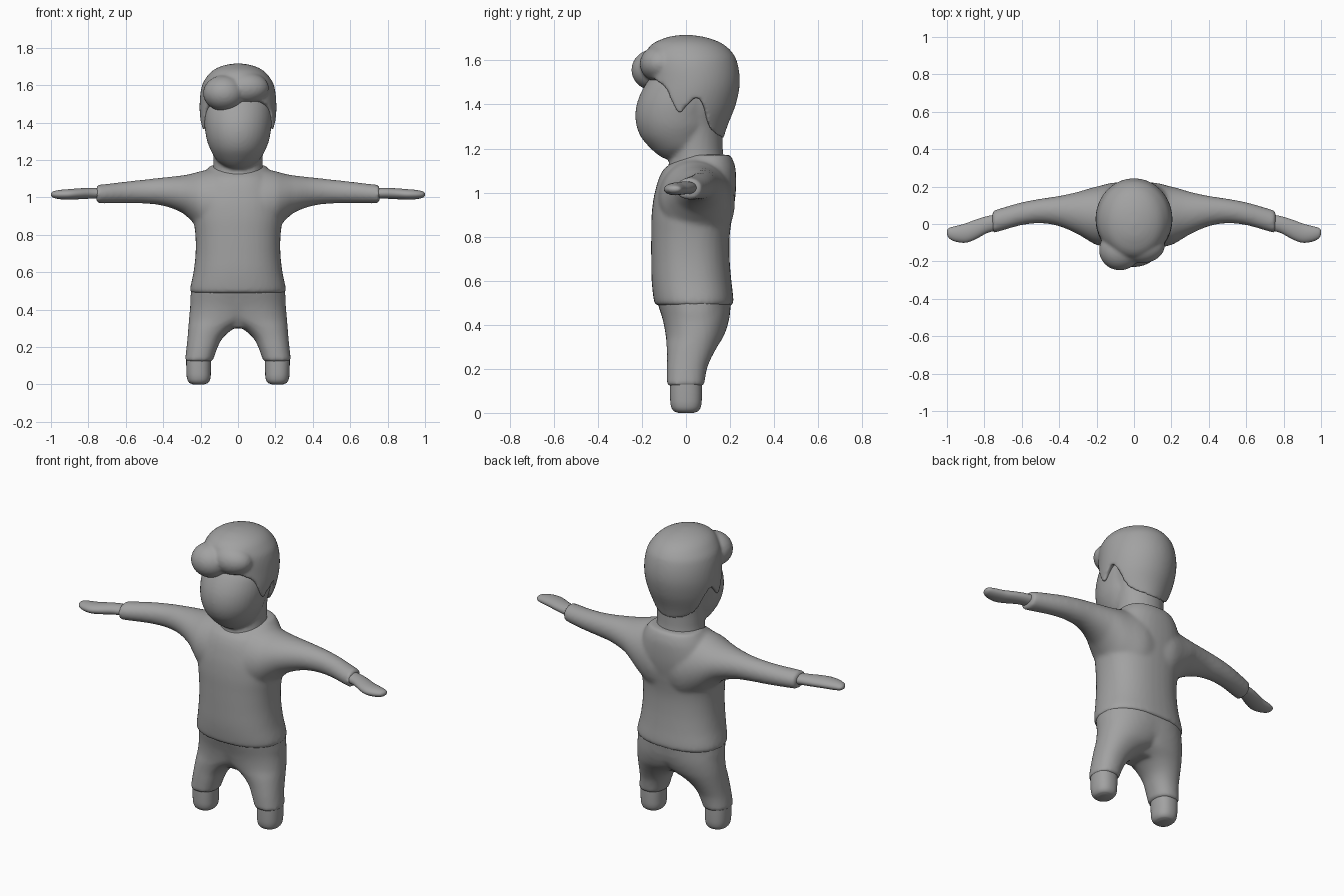
import bpy, bmesh, math
from mathutils import Matrix

grey = bpy.data.materials.new("plain_grey")
grey.diffuse_color = (0.36, 0.36, 0.36, 1)


def interp(rows, t):
    """Smooth interpolation through rows of (t, values...)."""
    n = len(rows)

    def slope(i, k):
        a, b = rows[max(i - 1, 0)], rows[min(i + 1, n - 1)]
        return (b[k] - a[k]) / (b[0] - a[0])

    i = 0
    while i < n - 2 and t > rows[i + 1][0]:
        i += 1
    p, q = rows[i], rows[i + 1]
    h = q[0] - p[0]
    s = min(max((t - p[0]) / h, 0), 1)
    out = []
    for k in range(1, len(p)):
        out.append((2*s**3 - 3*s*s + 1) * p[k] + (s**3 - 2*s*s + s) * h * slope(i, k)
                   + (3*s*s - 2*s**3) * q[k] + (s**3 - s*s) * h * slope(i + 1, k))
    return out


def loft(bm, rows, axis='z', mirror=1, sub=4, n=40, power=2.0):
    """Closed tube; each row is (position, u_min, u_max, v_min, v_max)."""
    ts = [a[0] + (b[0] - a[0]) * j / sub for a, b in zip(rows, rows[1:]) for j in range(sub)]
    ts.append(rows[-1][0])
    rings = []
    for t in ts:
        u0, u1, v0, v1 = interp(rows, t)
        ring = []
        for i in range(n):
            a = 2 * math.pi * i / n
            c, s = math.cos(a), math.sin(a)
            u = (u0 + u1) / 2 + (u1 - u0) / 2 * math.copysign(abs(c) ** (2 / power), c)
            v = (v0 + v1) / 2 + (v1 - v0) / 2 * math.copysign(abs(s) ** (2 / power), s)
            co = (u, v, t) if axis == 'z' else (t, u, v)
            ring.append(bm.verts.new((co[0] * mirror, co[1], co[2])))
        rings.append(ring)
    for a, b in zip(rings, rings[1:]):
        for i in range(n):
            j = (i + 1) % n
            bm.faces.new((a[i], a[j], b[j], b[i]))
    bm.faces.new(rings[0])
    bm.faces.new(rings[-1])


def ball(bm, center, radii):
    m = Matrix.Translation(center) @ Matrix.Diagonal((*radii, 1))
    bmesh.ops.create_uvsphere(bm, u_segments=32, v_segments=20, radius=1, matrix=m)


def finish(name, bm, voxel=0, smooth=0):
    bmesh.ops.recalc_face_normals(bm, faces=bm.faces)
    for f in bm.faces:
        f.smooth = True
    me = bpy.data.meshes.new(name)
    bm.to_mesh(me)
    bm.free()
    me.materials.append(grey)
    ob = bpy.data.objects.new(name, me)
    bpy.context.collection.objects.link(ob)
    if voxel:
        r = ob.modifiers.new("blend", 'REMESH')
        r.mode, r.voxel_size, r.use_smooth_shade = 'VOXEL', voxel, True
        s = ob.modifiers.new("soften", 'SMOOTH')
        s.factor, s.iterations = 0.5, smooth
    return ob


# Sweater: torso and both sleeves blended together
bm = bmesh.new()
loft(bm, [(0.487, -.252, .252, -.138, .212), (0.51, -.256, .256, -.146, .216),
          (0.6, -.238, .238, -.156, .206), (0.7, -.227, .227, -.158, .198),
          (0.8, -.228, .228, -.158, .198), (0.9, -.24, .24, -.156, .212),
          (1.0, -.24, .24, -.142, .226), (1.1, -.2, .2, -.106, .226),
          (1.145, -.17, .17, -.05, .215), (1.172, -.145, .145, 0, .2)], power=2.3)
sleeve = [(0, -.12, .21, .74, 1.15), (.1, -.13, .222, .75, 1.158), (.2, -.112, .2, .82, 1.14),
          (.25, -.085, .187, .875, 1.126), (.3, -.055, .172, .918, 1.117),
          (.4, -.012, .15, .955, 1.106), (.5, .004, .135, .967, 1.095),
          (.6, -.006, .116, .969, 1.084), (.7, -.034, .088, .968, 1.072),
          (.757, -.05, .07, .968, 1.066)]
for m in (1, -1):
    loft(bm, sleeve, 'x', m)
finish("sweater", bm, 0.011, 6)

# Trousers: hips and both legs blended together
bm = bmesh.new()
loft(bm, [(0.3, -.09, .09, -.05, .1), (0.35, -.19, .19, -.08, .15),
          (0.4, -.25, .25, -.098, .188), (0.52, -.25, .25, -.135, .208)], power=2.3)
leg = [(.122, .136, .284, -.087, .082), (.2, .108, .275, -.087, .095),
       (.25, .08, .27, -.086, .115), (.3, .02, .266, -.088, .142),
       (.35, -.08, .262, -.092, .172), (.42, -.15, .256, -.105, .195), (.5, -.2, .25, -.13, .205)]
for m in (1, -1):
    loft(bm, leg, 'z', m, power=2.2)
finish("trousers", bm, 0.011, 5)

# Hands and feet
hand = [(.7, -.028, .055, .99, 1.05), (.78, -.046, .043, .993, 1.051),
        (.85, -.083, .022, .99, 1.048), (.9, -.1, .003, .988, 1.044),
        (.95, -.095, -.01, .99, 1.04), (.985, -.08, -.02, .997, 1.033),
        (.996, -.066, -.028, 1.004, 1.027), (1, -.055, -.036, 1.01, 1.021)]
foot = [(0, .18, .24, -.035, .035), (.008, .16, .26, -.055, .055), (.03, .148, .272, -.068, .068),
        (.07, .145, .276, -.072, .072), (.15, .143, .277, -.072, .072)]
for side, m in (("left", 1), ("right", -1)):
    bm = bmesh.new()
    loft(bm, hand, 'x', m)
    finish(side + "_hand", bm)
    bm = bmesh.new()
    loft(bm, foot, 'z', m, power=2.3)
    finish(side + "_foot", bm)

# Head: neck and face blended together
bm = bmesh.new()
loft(bm, [(1.02, -.14, .14, -.06, .17), (1.1, -.138, .138, -.082, .175),
          (1.15, -.134, .134, -.075, .172), (1.2, -.132, .132, -.075, .167),
          (1.3, -.14, .14, -.08, .17), (1.4, -.165, .165, -.1, .195),
          (1.5, -.17, .17, -.12, .205), (1.6, -.13, .13, -.1, .16)])
loft(bm, [(1.155, -.05, .05, -.1, 0), (1.17, -.08, .08, -.125, .05), (1.2, -.115, .115, -.16, .1),
          (1.25, -.145, .145, -.203, .12), (1.3, -.165, .165, -.224, .14),
          (1.35, -.175, .175, -.23, .15), (1.4, -.181, .181, -.224, .17),
          (1.45, -.181, .181, -.206, .18), (1.5, -.176, .176, -.178, .19),
          (1.58, -.13, .13, -.12, .15)])
finish("head", bm, 0.01, 4)

# Hair: cap with a shaped hairline, plus a swept fringe
cap = [(1.22, .14, -.19, .162), (1.3, .175, -.2, .187), (1.4, .199, -.2, .226),
       (1.5, .205, -.19, .244), (1.6, .192, -.19, .23), (1.65, .163, -.175, .198),
       (1.68, .132, -.145, .158), (1.7, .092, -.1, .108), (1.711, .05, -.06, .06),
       (1.717, .005, -.005, .005)]
hairline = [(0, 1.53), (25, 1.52), (39, 1.51), (57, 1.47), (72, 1.385), (80, 1.355),
            (88, 1.39), (98, 1.43), (111, 1.38), (123, 1.31), (135, 1.27), (180, 1.235)]
bm = bmesh.new()
N, M = 120, 30
top = bm.verts.new((0, 0, 1.717))
core = bm.verts.new((0, .03, 1.5))
columns = []
for i in range(N):
    deg = 360 * i / N
    low = interp(hairline, min(deg, 360 - deg))[0]
    a = math.radians(deg)
    col = []
    for j in range(1, M + 1):
        z = 1.717 - (1.717 - low) * (j / M) ** 1.8
        rx, yf, yb = interp(cap, z)
        col.append(bm.verts.new((rx * math.sin(a), (yf + yb) / 2 - (yb - yf) / 2 * math.cos(a), z)))
    columns.append(col)
for i, a in enumerate(columns):
    b = columns[(i + 1) % N]
    bm.faces.new((top, a[0], b[0]))
    bm.faces.new((core, b[-1], a[-1]))
    for j in range(M - 1):
        bm.faces.new((a[j], a[j + 1], b[j + 1], b[j]))
ball(bm, (-.075, -.14, 1.557), (.112, .108, .096))
ball(bm, (.04, -.115, 1.585), (.125, .095, .085))
finish("hair", bm, 0.009, 5)
